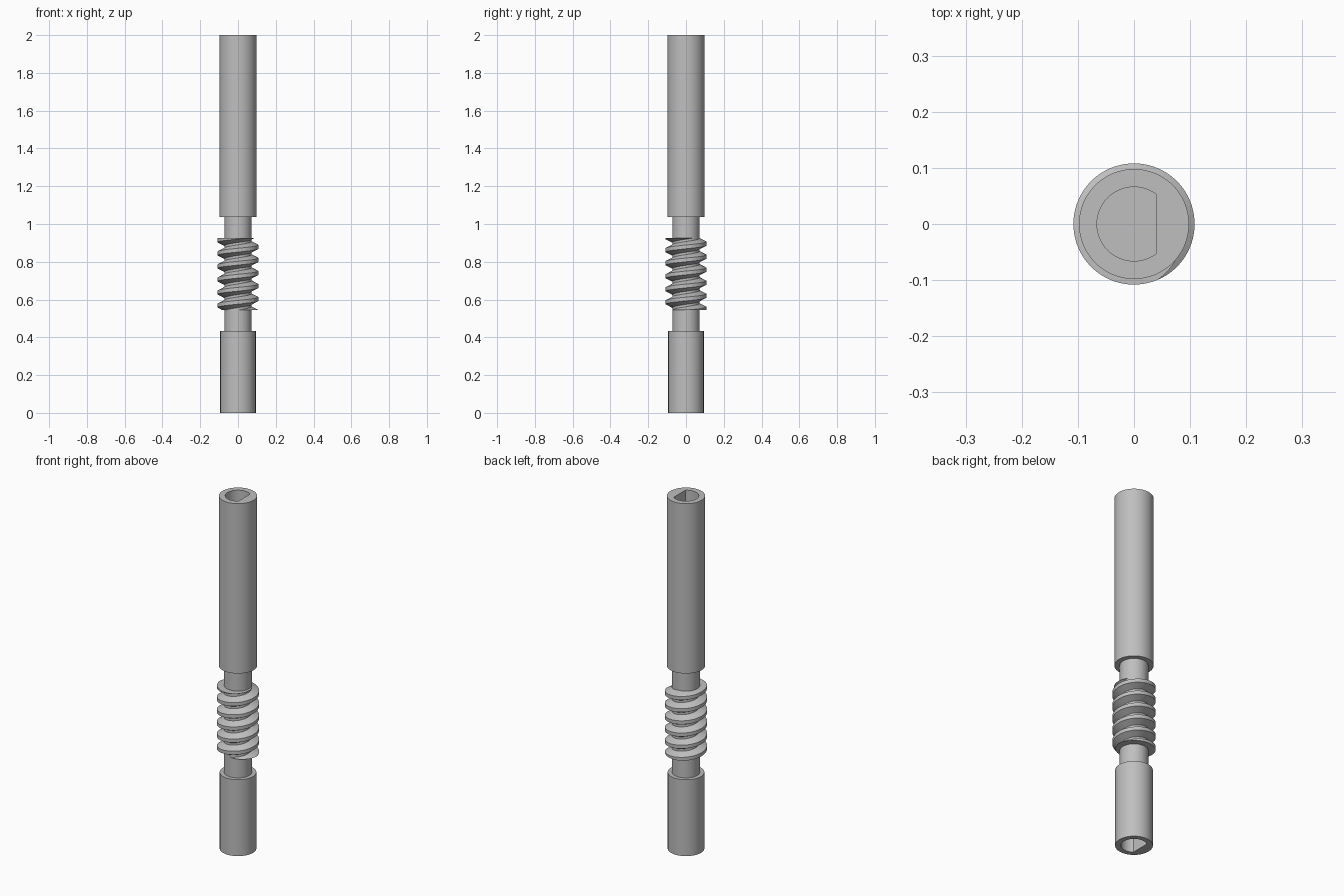
import bpy, bmesh, math

old = bpy.data.objects.get("Cube")
if old:
    bpy.data.objects.remove(old, do_unlink=True)

# Single grey finish
grey = bpy.data.materials.new("machined_grey")
grey.use_nodes = True
colour = (0.52, 0.52, 0.52, 1)
grey.diffuse_color = colour
grey.node_tree.nodes["Principled BSDF"].inputs["Base Color"].default_value = colour

SIDES = 96
BORE, FLAT = 0.066, 0.04
THREAD_LOW, THREAD_HIGH, PITCH = 0.545, 0.925, 0.069


def finish(bm, name):
    bmesh.ops.recalc_face_normals(bm, faces=bm.faces)
    mesh = bpy.data.meshes.new(name)
    bm.to_mesh(mesh)
    bm.free()
    mesh.materials.append(grey)
    obj = bpy.data.objects.new(name, mesh)
    bpy.context.collection.objects.link(obj)
    bpy.ops.object.select_all(action="DESELECT")
    obj.select_set(True)
    bpy.context.view_layer.objects.active = obj
    bpy.ops.object.shade_smooth_by_angle(angle=math.radians(30))
    return obj


def ring(bm, z, radius, flat=0):
    """Circle of vertices; flat = +1 or -1 cuts it to a D on that x side."""
    verts = []
    for i in range(SIDES):
        a = math.tau * i / SIDES
        x, y = radius * math.cos(a), radius * math.sin(a)
        if flat and x * flat > FLAT:
            # slide along the ray onto the flat
            y *= FLAT / (x * flat)
            x = FLAT * flat
        verts.append(bm.verts.new((x, y, z)))
    return verts


def lathe(name, sections):
    """Skin successive rings and close both ends."""
    bm = bmesh.new()
    rings = [ring(bm, *s) for s in sections]
    for lower, upper in zip(rings, rings[1:]):
        for i in range(SIDES):
            j = (i + 1) % SIDES
            bm.faces.new((lower[i], lower[j], upper[j], upper[i]))
    bm.faces.new(rings[0])
    bm.faces.new(rings[-1])
    return finish(bm, name)


def sleeve(name, radius, inner_end, mouth, floor, flat):
    return lathe(name, [(inner_end, radius), (mouth, radius),
                        (mouth, BORE, flat), (floor, BORE, flat)])


# Shaft ends with blind D-shaped bores, joined by a slim core
sleeve("upper_sleeve", 0.098, 1.037, 2.0, 1.6, 1)
sleeve("lower_sleeve", 0.094, 0.433, 0.0, 0.3, -1)
lathe("core", [(0.432, 0.0715), (1.038, 0.0715)])


# Right-handed worm thread: trapezoid swept up a helix, trimmed flat at both ends
def worm_thread():
    bm = bmesh.new()
    profile = [(0.068, -0.03), (0.108, -0.01), (0.108, 0.01), (0.068, 0.03)]
    phase = math.radians(-67)
    steps = 8 * SIDES
    previous = None
    for i in range(steps + 1):
        a = phase + math.tau * (i - steps + SIDES) / SIDES
        rise = THREAD_HIGH + 0.01 + PITCH * (a - phase) / math.tau
        row = [bm.verts.new((r * math.cos(a), r * math.sin(a), rise + dz))
               for r, dz in profile]
        if previous:
            for k in range(4):
                m = (k + 1) % 4
                bm.faces.new((previous[k], previous[m], row[m], row[k]))
        previous = row
    for z, direction in ((THREAD_LOW, -1), (THREAD_HIGH, 1)):
        bmesh.ops.bisect_plane(
            bm, geom=bm.verts[:] + bm.edges[:] + bm.faces[:], dist=1e-6,
            plane_co=(0, 0, z), plane_no=(0, 0, direction), clear_outer=True)
        rim = [e for e in bm.edges if e.is_boundary
               and all(abs(v.co.z - z) < 1e-4 for v in e.verts)]
        bmesh.ops.holes_fill(bm, edges=rim, sides=0)
    return finish(bm, "worm_thread")


worm_thread()
